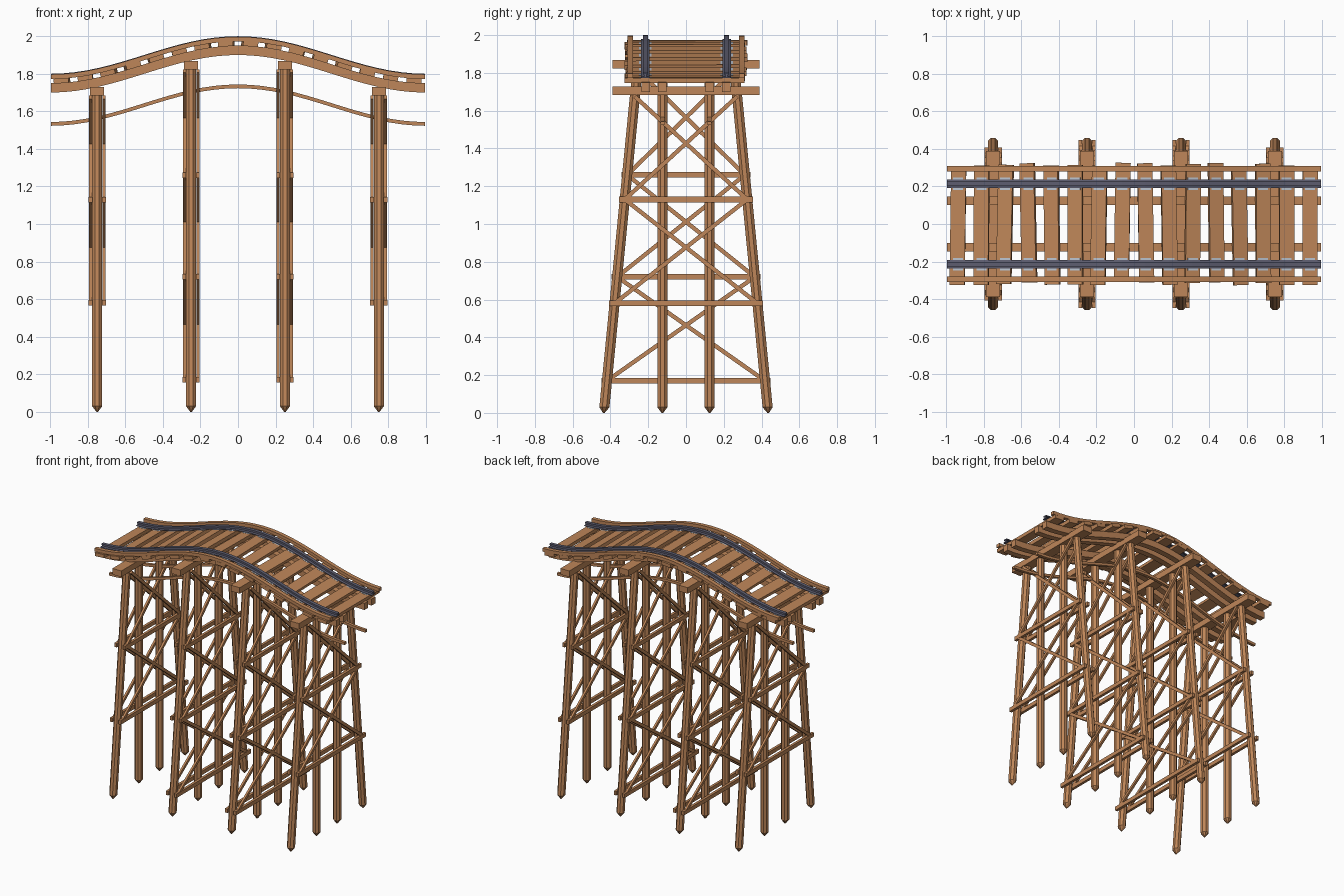
import bpy, bmesh, math, random
from mathutils import Vector, Matrix

if "Cube" in bpy.data.objects:
    bpy.data.objects.remove(bpy.data.objects["Cube"])

random.seed(4)


def material(name, rgb):
    m = bpy.data.materials.new(name)
    m.diffuse_color = (*rgb, 1)
    m.use_nodes = True
    m.node_tree.nodes["Principled BSDF"].inputs["Base Color"].default_value = m.diffuse_color
    return m


WOOD = material("timber brown", (0.52, 0.24, 0.10))
STEEL = material("rail steel", (0.11, 0.11, 0.16))
PLATE = material("plate grey", (0.50, 0.56, 0.64))


def rise(x):
    """Height of the hump in the track above its low ends."""
    return 0.1 * (1 + math.cos(math.pi * x))


def finish(name, bm, mat):
    bmesh.ops.recalc_face_normals(bm, faces=bm.faces)
    me = bpy.data.meshes.new(name)
    bm.to_mesh(me)
    bm.free()
    me.materials.append(mat)
    ob = bpy.data.objects.new(name, me)
    bpy.context.collection.objects.link(ob)
    return ob


def add_box(bm, centre, size, rot=Matrix.Identity(4)):
    m = Matrix.Translation(centre) @ rot @ Matrix.Diagonal((*size, 1))
    bmesh.ops.create_cube(bm, size=1, matrix=m)


def add_plank(bm, a, b, thick, width):
    """Plank in a plane of constant x from a to b."""
    d = Vector(b) - Vector(a)
    rot = Matrix.Rotation(math.atan2(d.z, d.y), 4, 'X')
    add_box(bm, (Vector(a) + Vector(b)) / 2, (thick, d.length, width), rot)


def rect(w, z0, z1):
    return [(-w / 2, z0), (w / 2, z0), (w / 2, z1), (-w / 2, z1)]


def sweep(name, profile, y, mat, half=0.995, n=32):
    """Sweep a (y, z) profile along the hump."""
    bm = bmesh.new()
    rings = []
    for i in range(n + 1):
        x = -half + 2 * half * i / n
        rings.append([bm.verts.new((x, y + py, rise(x) + pz)) for py, pz in profile])
    k = len(profile)
    for r, s in zip(rings, rings[1:]):
        for j in range(k):
            bm.faces.new((r[j], r[(j + 1) % k], s[(j + 1) % k], s[j]))
    bm.faces.new(rings[0])
    bm.faces.new(rings[-1])
    return finish(name, bm, mat)


def add_pile(bm, foot, top, r=0.029):
    """Octagonal pile with a sharpened foot."""
    foot, top = Vector(foot), Vector(top)
    tip = foot.lerp(top, 0.03 / (top.z - foot.z))
    rings = []
    for c, rad in ((foot, 0.005), (tip, r), (top, r)):
        rings.append([bm.verts.new(c + Vector((rad * math.cos(a), rad * math.sin(a), 0)))
                      for a in [math.pi / 8 + i * math.pi / 4 for i in range(8)]])
    for lo, hi in zip(rings, rings[1:]):
        for j in range(8):
            bm.faces.new((lo[j], lo[(j + 1) % 8], hi[(j + 1) % 8], hi[j]))
    bm.faces.new(rings[0])
    bm.faces.new(rings[-1])


# Track: stringers, guard timbers, rails and the thin lower ties between bents
RAIL = [(-0.022, 1.774), (0.022, 1.774), (0.022, 1.779), (0.006, 1.782), (0.006, 1.790),
        (0.013, 1.792), (0.013, 1.80), (-0.013, 1.80), (-0.013, 1.792), (-0.006, 1.790),
        (-0.006, 1.782), (-0.022, 1.779)]
for s, side in ((-1, "front"), (1, "back")):
    sweep(f"outer_stringer_{side}", rect(0.045, 1.70, 1.75), s * 0.213, WOOD)
    sweep(f"inner_stringer_{side}", rect(0.045, 1.70, 1.75), s * 0.125, WOOD)
    sweep(f"guard_timber_{side}", rect(0.03, 1.772, 1.797), s * 0.295, WOOD)
    sweep(f"lower_runner_{side}", rect(0.022, 1.523, 1.543), s * 0.125, WOOD)
    sweep(f"rail_{side}", RAIL, s * 0.215, STEEL)

# Cross ties, slightly uneven, with a small plate under each rail
ties, plates = bmesh.new(), bmesh.new()
for i in range(16):
    x = -0.9375 + 0.125 * i
    slope = math.atan(-0.1 * math.pi * math.sin(math.pi * x))
    pitch = Matrix.Rotation(-slope, 4, 'Y')
    jitter = Matrix.Rotation(random.uniform(-0.025, 0.025), 4, 'Z')
    c = Vector((x, random.uniform(-0.01, 0.01), rise(x) + 1.761))
    add_box(ties, c, (0.08, 0.635, 0.026), pitch @ jitter)
    for s in (-1, 1):
        add_box(plates, (x, s * 0.215, rise(x) + 1.7735), (0.055, 0.066, 0.004), pitch)
finish("cross_ties", ties, WOOD)
finish("tie_plates", plates, PLATE)


def leg_y(z):
    """Centre of the battered outer pile at height z."""
    return 0.435 - 0.098 * z


# Trestle bents: cap, four piles, girts and crossed braces on both faces
for n, (x, top, levels) in enumerate((
        (-0.75, 1.685, (1.13, 0.58)), (-0.25, 1.825, (1.26, 0.72, 0.17)),
        (0.25, 1.825, (1.26, 0.72, 0.17)), (0.75, 1.685, (1.13, 0.58))), 1):
    cap, piles, girts, braces = (bmesh.new() for _ in range(4))
    add_box(cap, (x, 0, top + 0.021), (0.075, 0.78, 0.046))
    for s in (-1, 1):
        add_pile(piles, (x, s * leg_y(0), 0), (x, s * leg_y(top), top))
        add_pile(piles, (x, s * 0.125, 0), (x, s * 0.125, top))
        fx = x + s * 0.036
        upper = top - 0.01
        for z in levels:
            add_box(girts, (fx, 0, z), (0.02, 2 * leg_y(z) + 0.06, 0.03))
            for d in (-1, 1):
                add_plank(braces, (fx, -d * leg_y(z), z), (fx, d * leg_y(upper), upper),
                          0.016, 0.022)
            upper = z
    finish(f"bent_{n}_cap", cap, WOOD)
    finish(f"bent_{n}_piles", piles, WOOD)
    finish(f"bent_{n}_girts", girts, WOOD)
    finish(f"bent_{n}_braces", braces, WOOD)
